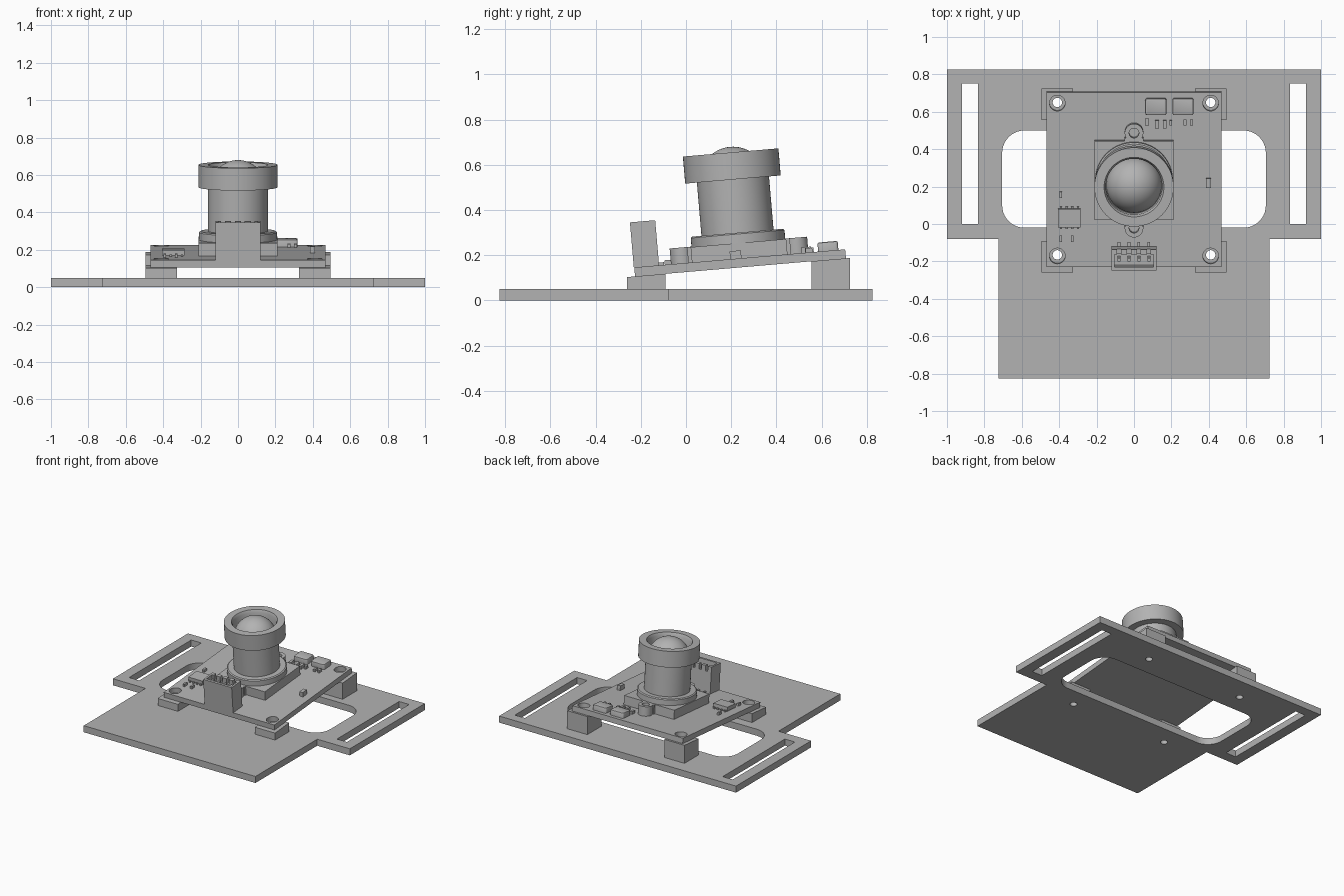
import bpy, bmesh, math
from mathutils import Matrix, Vector

if "Cube" in bpy.data.objects:
    bpy.data.objects.remove(bpy.data.objects["Cube"])

grey = bpy.data.materials.new("neutral_grey")
grey.use_nodes = True
grey.diffuse_color = (0.45, 0.45, 0.45, 1)
grey.node_tree.nodes["Principled BSDF"].inputs["Base Color"].default_value = (0.45, 0.45, 0.45, 1)

TILT = math.radians(4.9)
BOARD_Y, BOARD_Z, BOARD_T = 0.2375, 0.186, 0.04
BOARD_FRAME = Matrix.Translation((0, BOARD_Y, BOARD_Z)) @ Matrix.Rotation(TILT, 4, 'X')
FLAT = Matrix.Identity(4)


def add_box(bm, x0, x1, y0, y1, z0, z1):
    size = Matrix.Diagonal((x1 - x0, y1 - y0, z1 - z0, 1))
    place = Matrix.Translation(((x0 + x1) / 2, (y0 + y1) / 2, (z0 + z1) / 2))
    return bmesh.ops.create_cube(bm, size=1, matrix=place @ size)["verts"]


def add_cylinder(bm, x, y, r, z0, z1, seg=32):
    return bmesh.ops.create_cone(bm, cap_ends=True, segments=seg, radius1=r, radius2=r, depth=z1 - z0,
                                 matrix=Matrix.Translation((x, y, (z0 + z1) / 2)))["verts"]


def finish(name, bm, frame=FLAT, smooth=False):
    bmesh.ops.recalc_face_normals(bm, faces=bm.faces)
    mesh = bpy.data.meshes.new(name)
    bm.to_mesh(mesh)
    bm.free()
    mesh.materials.append(grey)
    obj = bpy.data.objects.new(name, mesh)
    bpy.context.collection.objects.link(obj)
    obj.matrix_world = frame
    bpy.context.view_layer.update()
    if smooth:
        smooth_part(obj)
    return obj


def activate(obj):
    bpy.ops.object.select_all(action='DESELECT')
    obj.select_set(True)
    bpy.context.view_layer.objects.active = obj


def smooth_part(obj):
    activate(obj)
    bpy.ops.object.shade_smooth_by_angle(angle=math.radians(35))


def cut(obj, bm, frame=FLAT):
    cutter = finish("cutter", bm, frame)
    cutter.hide_render = True
    mod = obj.modifiers.new("cut", 'BOOLEAN')
    mod.operation, mod.solver, mod.object = 'DIFFERENCE', 'EXACT', cutter
    activate(obj)
    bpy.ops.object.modifier_apply(modifier=mod.name)
    bpy.data.objects.remove(cutter)
    smooth_part(obj)


def bevel_upright(bm, radius, segments):
    edges = [e for e in bm.edges if abs((e.verts[0].co - e.verts[1].co).normalized().z) > 0.99]
    bmesh.ops.bevel(bm, geom=edges, offset=radius, segments=segments, profile=0.5, affect='EDGES')


def lathe(name, profile, frame):
    bm = bmesh.new()
    verts = [bm.verts.new((r, 0, z)) for r, z in profile]
    edges = [bm.edges.new(pair) for pair in zip(verts, verts[1:])]
    bmesh.ops.spin(bm, geom=verts + edges, axis=(0, 0, 1), cent=(0, 0, 0),
                   angle=math.tau, steps=64, use_merge=True)
    bmesh.ops.remove_doubles(bm, verts=bm.verts, dist=0.0001)
    return finish(name, bm, frame, True)


# Mounting plate: wide back with strap ears, narrower front
bm = bmesh.new()
half = [(0.725, -0.825), (0.725, -0.08), (1, -0.08), (1, 0.825)]
outline = half + [(-x, y) for x, y in reversed(half)]
face = bm.faces.new([bm.verts.new((x, y, 0)) for x, y in outline])
top = bmesh.ops.extrude_face_region(bm, geom=[face])["geom"]
bmesh.ops.translate(bm, vec=(0, 0, 0.05), verts=[v for v in top if isinstance(v, bmesh.types.BMVert)])
plate = finish("mounting_plate", bm)

# Rounded window, strap slots and screw holes in the plate
bm = bmesh.new()
add_box(bm, -0.705, 0.705, -0.02, 0.5, -0.1, 0.1)
bevel_upright(bm, 0.12, 10)
for s in (-1, 1):
    add_box(bm, *sorted((s * 0.835, s * 0.92)), 0, 0.75, -0.1, 0.1)
    for y in (-0.165, 0.65):
        add_cylinder(bm, s * 0.41, y, 0.025, -0.1, 0.1)
cut(plate, bm)

# Wedge-topped corner supports, each with a screw hole
for side, s in (("left", 1), ("right", -1)):
    for end, y0, y1, hole in (("front", -0.26, -0.09, -0.165), ("back", 0.555, 0.725, 0.65)):
        bm = bmesh.new()
        for v in add_box(bm, *sorted((s * 0.325, s * 0.495)), y0, y1, 0.05, 0.1):
            if v.co.z > 0.08:
                v.co.z = BOARD_Z - BOARD_T + (v.co.y - BOARD_Y) * math.tan(TILT)
        support = finish(f"{end}_{side}_support", bm)
        bm = bmesh.new()
        add_cylinder(bm, s * 0.41, hole, 0.025, 0, 0.3)
        cut(support, bm)

# Tilted circuit board with corner holes
bm = bmesh.new()
add_box(bm, -0.467, 0.467, -0.468, 0.468, -BOARD_T, 0)
board = finish("circuit_board", bm, BOARD_FRAME)
bm = bmesh.new()
for x in (-0.41, 0.41):
    for y in (-0.41, 0.41):
        add_cylinder(bm, x, y, 0.042, -0.1, 0.1)
cut(board, bm, BOARD_FRAME)

# Square lens mount
bm = bmesh.new()
add_box(bm, -0.212, 0.212, -0.212, 0.212, 0, 0.068)
finish("lens_mount", bm, BOARD_FRAME)

# Screw lugs in front of and behind the mount
for name, s in (("front_lug", -1), ("back_lug", 1)):
    bm = bmesh.new()
    add_cylinder(bm, 0, s * 0.255, 0.05, 0, 0.07)
    lug = finish(name, bm, BOARD_FRAME)
    bm = bmesh.new()
    add_cylinder(bm, 0, s * 0.255, 0.026, 0.01, 0.2)
    cut(lug, bm, BOARD_FRAME)
    bm = bmesh.new()
    add_box(bm, -0.05, 0.05, *sorted((s * 0.205, s * 0.228)), 0, 0.069)
    finish(name + "_web", bm, BOARD_FRAME)

# Lens barrel: flange, neck and open cap
lathe("lens_barrel", [(0, 0.06), (0.208, 0.06), (0.208, 0.108), (0.2, 0.114), (0.16, 0.114),
                      (0.16, 0.35), (0.212, 0.35), (0.212, 0.47), (0.16, 0.47),
                      (0.15, 0.45), (0.15, 0.35), (0, 0.35)], BOARD_FRAME)

# Domed front glass
arc = [i * math.pi / 32 for i in range(17)]
lathe("lens_dome", [(0.148 * math.cos(a), 0.347 + 0.148 * math.sin(a)) for a in arc], BOARD_FRAME)

# Upright connector with an open top and slotted rear wall
bm = bmesh.new()
add_box(bm, -0.12, 0.12, -0.47, -0.358, 0, 0.2)
connector = finish("connector_housing", bm, BOARD_FRAME)
bm = bmesh.new()
add_box(bm, -0.105, 0.105, -0.452, -0.385, 0.07, 0.3)
cut(connector, bm, BOARD_FRAME)
bm = bmesh.new()
for i in range(4):
    x = -0.08 + i * 0.053
    add_box(bm, x - 0.01, x + 0.01, -0.39, -0.35, 0.16, 0.3)
cut(connector, bm, BOARD_FRAME)
bm = bmesh.new()
for i in range(4):
    x = -0.08 + i * 0.053
    add_box(bm, x - 0.008, x + 0.008, -0.425, -0.405, 0.06, 0.18)
    add_box(bm, x - 0.007, x + 0.007, -0.36, -0.335, 0, 0.012)
finish("connector_pins", bm, BOARD_FRAME)

# Two bevelled crystal cans with flat feet
for name, x in (("inner_crystal", 0.117), ("outer_crystal", 0.262)):
    bm = bmesh.new()
    add_box(bm, x - 0.057, x + 0.057, 0.348, 0.438, 0, 0.04)
    bevel_upright(bm, 0.012, 3)
    rim = [e for e in bm.edges if all(v.co.z > 0.039 for v in e.verts)]
    bmesh.ops.bevel(bm, geom=rim, offset=0.008, segments=2, profile=0.5, affect='EDGES')
    finish(name, bm, BOARD_FRAME, True)

# Control chip with rows of legs
bm = bmesh.new()
add_box(bm, -0.405, -0.285, -0.255, -0.155, 0.005, 0.035)
finish("control_chip", bm, BOARD_FRAME)
bm = bmesh.new()
for i in range(4):
    x = -0.39 + i * 0.03
    add_box(bm, x - 0.006, x + 0.006, -0.265, -0.145, 0, 0.012)
finish("chip_legs", bm, BOARD_FRAME)

# Small surface components: x, y, width, length, height
parts = [(0.07, 0.31, 0.02, 0.038, 0.02), (0.123, 0.297, 0.02, 0.044, 0.025),
         (0.165, 0.297, 0.02, 0.044, 0.025), (0.197, 0.305, 0.015, 0.028, 0.02),
         (0.272, 0.308, 0.015, 0.03, 0.02), (0.308, 0.308, 0.015, 0.03, 0.02),
         (0.398, -0.017, 0.027, 0.05, 0.035), (-0.392, -0.08, 0.015, 0.032, 0.02),
         (-0.392, -0.316, 0.015, 0.033, 0.02), (-0.33, -0.316, 0.015, 0.033, 0.02)]
for i, (x, y, w, d, h) in enumerate(parts):
    bm = bmesh.new()
    add_box(bm, x - w / 2, x + w / 2, y - d / 2, y + d / 2, 0, h)
    finish(f"small_component_{i + 1}", bm, BOARD_FRAME)
